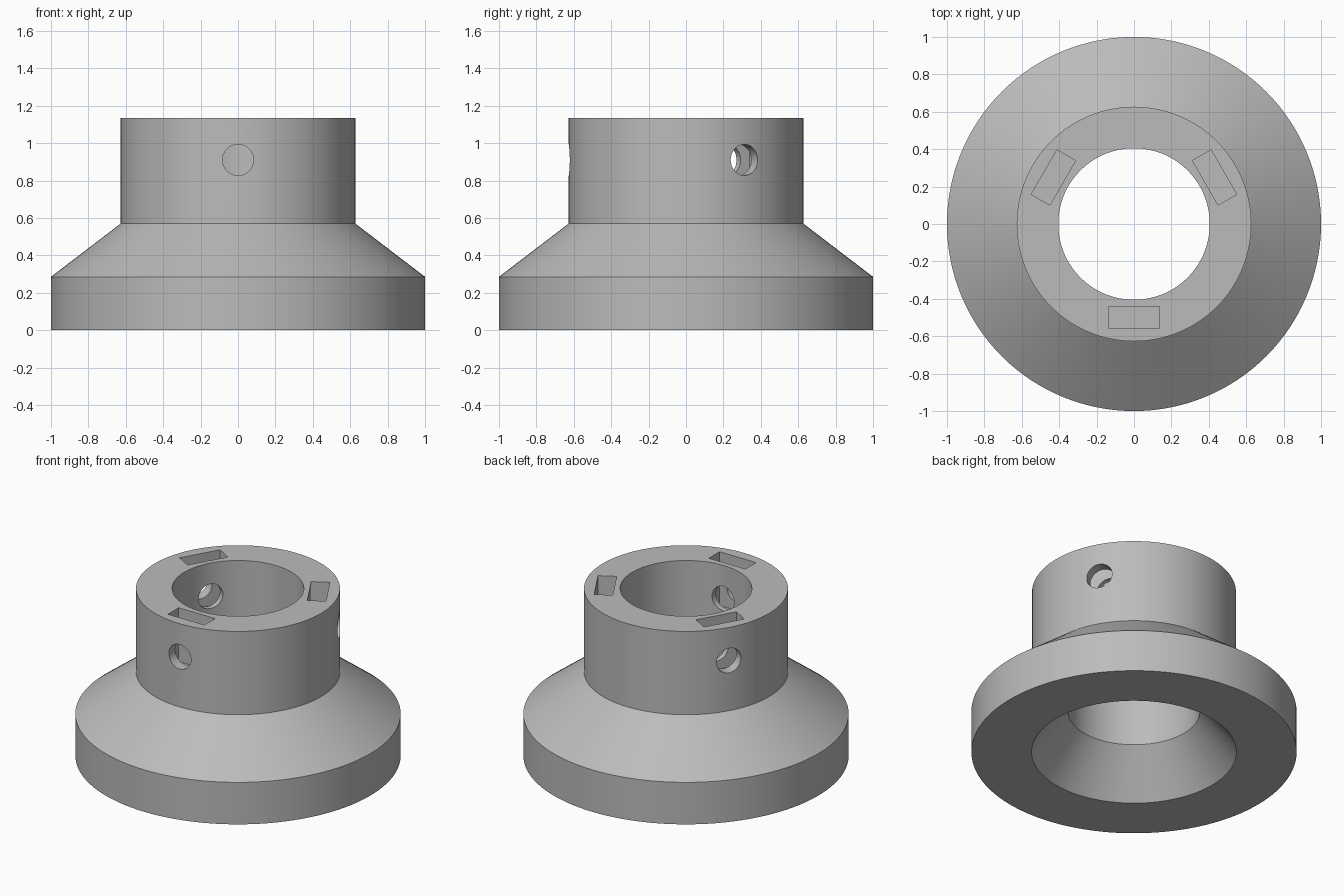
import bpy, bmesh, math
from mathutils import Matrix

if "Cube" in bpy.data.objects:
    bpy.data.objects.remove(bpy.data.objects["Cube"])

SEGMENTS = 128
BOLT_ANGLES = (-90, 30, 150)   # three clamp bolts around the neck
BOLT_Z = 0.91

grey = bpy.data.materials.new("light grey")
grey.diffuse_color = (0.5, 0.5, 0.5, 1)
grey.use_nodes = True
grey.node_tree.nodes["Principled BSDF"].inputs["Base Color"].default_value = grey.diffuse_color


def make_object(name, bm):
    bmesh.ops.recalc_face_normals(bm, faces=bm.faces)
    mesh = bpy.data.meshes.new(name)
    bm.to_mesh(mesh)
    bm.free()
    mesh.materials.append(grey)
    obj = bpy.data.objects.new(name, mesh)
    bpy.context.collection.objects.link(obj)
    return obj


# Flanged collar: closed wall profile (radius, z) revolved around z
profile = [(0.63, 0), (1.0, 0), (1.0, 0.285), (0.627, 0.57),
           (0.627, 1.135), (0.405, 1.135), (0.405, 0.285)]
bm = bmesh.new()
rings = []
for i in range(SEGMENTS):
    a = 2 * math.pi * i / SEGMENTS
    rings.append([bm.verts.new((r * math.cos(a), r * math.sin(a), z)) for r, z in profile])
for i in range(SEGMENTS):
    here, after = rings[i], rings[(i + 1) % SEGMENTS]
    for j in range(len(profile)):
        k = (j + 1) % len(profile)
        bm.faces.new((here[j], after[j], after[k], here[k]))
collar = make_object("flanged_collar", bm)


# Cutters: a radial bolt hole and a nut slot open at the top, per bolt
def cut(name, bm):
    cutter = make_object(name, bm)
    cutter.hide_render = True
    cutter.hide_viewport = True
    cutter.display_type = 'WIRE'
    mod = collar.modifiers.new(name, 'BOOLEAN')
    mod.operation = 'DIFFERENCE'
    mod.solver = 'EXACT'
    mod.object = cutter


for n, degrees in enumerate(BOLT_ANGLES, 1):
    turn = Matrix.Rotation(math.radians(degrees), 4, 'Z')

    bm = bmesh.new()
    lay = Matrix.Translation((0.5, 0, BOLT_Z)) @ Matrix.Rotation(math.pi / 2, 4, 'Y')
    bmesh.ops.create_cone(bm, cap_ends=True, segments=48, radius1=0.083,
                          radius2=0.083, depth=0.5, matrix=turn @ lay)
    cut(f"bolt_hole_cutter_{n}", bm)

    bm = bmesh.new()
    box = Matrix.Translation((0.4975, 0, 0.985)) @ Matrix.Diagonal((0.115, 0.274, 0.43, 1))
    bmesh.ops.create_cube(bm, size=1, matrix=turn @ box)
    cut(f"nut_slot_cutter_{n}", bm)

# Apply the cuts, then smooth the round walls while keeping the rims sharp
bpy.context.view_layer.objects.active = collar
collar.select_set(True)
for mod in list(collar.modifiers):
    bpy.ops.object.modifier_apply(modifier=mod.name)
bpy.ops.object.shade_smooth_by_angle(angle=math.radians(30))
for obj in list(bpy.data.objects):
    if obj.name.endswith(("_1", "_2", "_3")):
        bpy.data.objects.remove(obj)
